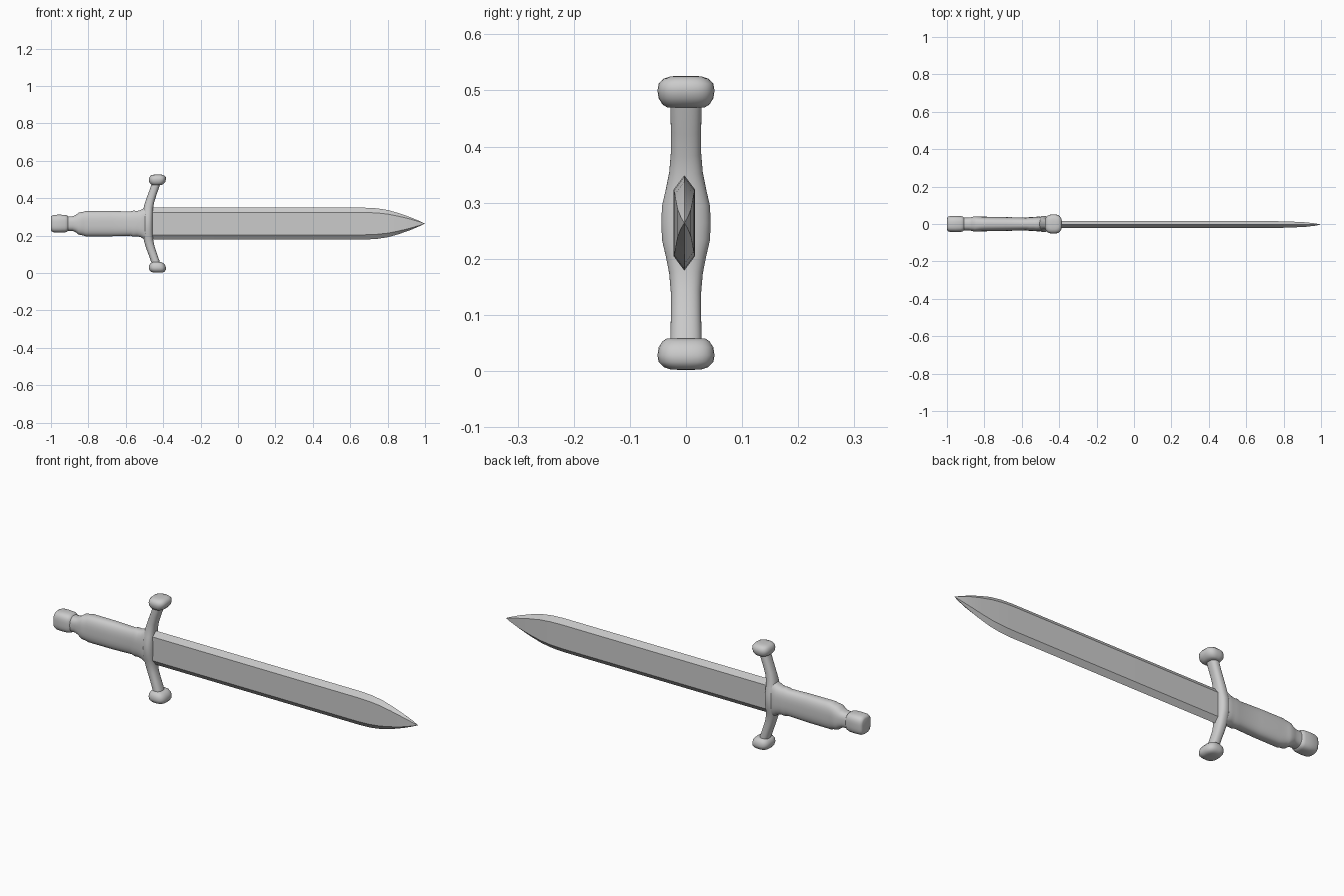
import bpy, bmesh
from math import cos, sin, pi, radians, copysign
from mathutils import Vector

if "Cube" in bpy.data.objects:
    bpy.data.objects.remove(bpy.data.objects["Cube"])

CZ = 0.264  # height of the sword's long axis


def finish(name, bm, angle):
    bmesh.ops.recalc_face_normals(bm, faces=bm.faces)
    me = bpy.data.meshes.new(name)
    bm.to_mesh(me)
    bm.free()
    ob = bpy.data.objects.new(name, me)
    bpy.context.collection.objects.link(ob)
    bpy.ops.object.select_all(action='DESELECT')
    ob.select_set(True)
    bpy.context.view_layer.objects.active = ob
    bpy.ops.object.shade_smooth_by_angle(angle=radians(angle))
    return ob


def bridge(bm, rings):
    for a, b in zip(rings, rings[1:]):
        for i in range(len(a)):
            j = (i + 1) % len(a)
            bm.faces.new((a[i], a[j], b[j], b[i]))


def loft(name, stations, power=2.0, sides=32, angle=50):
    """Stations: x, z, half width in the xz plane, half depth in y, axis tilt (0 = along x)."""
    bm = bmesh.new()
    rings = []
    for x, z, a, b, tilt in stations:
        across = Vector((-sin(radians(tilt)), 0, cos(radians(tilt))))
        ring = []
        for i in range(sides):
            t = 2 * pi * (i + 0.5) / sides
            u = copysign(abs(cos(t)) ** (2 / power), cos(t)) * a
            v = copysign(abs(sin(t)) ** (2 / power), sin(t)) * b
            ring.append(bm.verts.new(Vector((x, v, z)) + across * u))
        rings.append(ring)
    bridge(bm, rings)
    bm.faces.new(rings[0])
    bm.faces.new(rings[-1])
    return finish(name, bm, angle)


# Blade: six-sided section running to a point
bm = bmesh.new()
rings = []
for x, h, t in [(-0.47, .085, .019), (0.68, .085, .019), (0.74, .082, .0185), (0.80, .073, .017),
                (0.86, .056, .015), (0.92, .035, .012), (0.97, .014, .006)]:
    rings.append([bm.verts.new((x, y * t - .003, CZ + z * h)) for y, z in
                  [(0, 1), (1, .7), (1, -.7), (0, -1), (-1, -.7), (-1, .7)]])
bridge(bm, rings)
bm.faces.new(rings[0])
tip = bm.verts.new((1.0, -.003, CZ))
for i in range(6):
    bm.faces.new((rings[-1][i], rings[-1][(i + 1) % 6], tip))
finish("blade", bm, 20)

# Grip, with collars at both ends, widening into the guard
loft("grip", [(x, CZ, a, b, 0) for x, a, b in [
    (-.91, .039, .034), (-.885, .039, .034), (-.868, .046, .037), (-.852, .059, .041), (-.838, .062, .041),
    (-.828, .063, .040), (-.815, .068, .039), (-.79, .068, .039), (-.68, .068, .037),
    (-.575, .065, .034), (-.56, .070, .037), (-.54, .068, .037), (-.52, .073, .039),
    (-.50, .085, .039), (-.485, .102, .036), (-.465, .108, .028)]], 2.6)

# Pommel
loft("pommel", [(x, CZ, a, b, 0) for x, a, b in [
    (-1.0, .034, .030), (-.996, .042, .038), (-.985, .047, .042), (-.955, .048, .043),
    (-.925, .047, .042), (-.912, .043, .038), (-.905, .034, .03)]], 3)

# Crossguard: one curved bar, mirrored about the sword axis
half = [(-.482, 0, .028, .044, 90), (-.482, .03, .028, .043, 90), (-.481, .06, .027, .036, 87),
        (-.478, .09, .025, .030, 80), (-.469, .125, .023, .027, 74), (-.455, .165, .022, .027, 71),
        (-.441, .205, .022, .028, 71), (-.434, .228, .022, .028, 75)]
bar = [(x, CZ - d, a, b, 180 - t) for x, d, a, b, t in reversed(half[1:])]
bar += [(x, CZ + d, a, b, t) for x, d, a, b, t in half]
loft("crossguard", bar, 2.4)

# Flared end knobs of the crossguard
for s, label in [(1, "upper"), (-1, "lower")]:
    loft(label + "_guard_knob", [(x, CZ + s * d, a, b, 90) for x, d, a, b in [
        (-.434, .206, .024, .034), (-.433, .211, .034, .042), (-.432, .222, .043, .049),
        (-.431, .236, .046, .051), (-.430, .248, .044, .049), (-.430, .257, .037, .040),
        (-.429, .261, .026, .028), (-.429, .262, .012, .012)]], 2.8)
